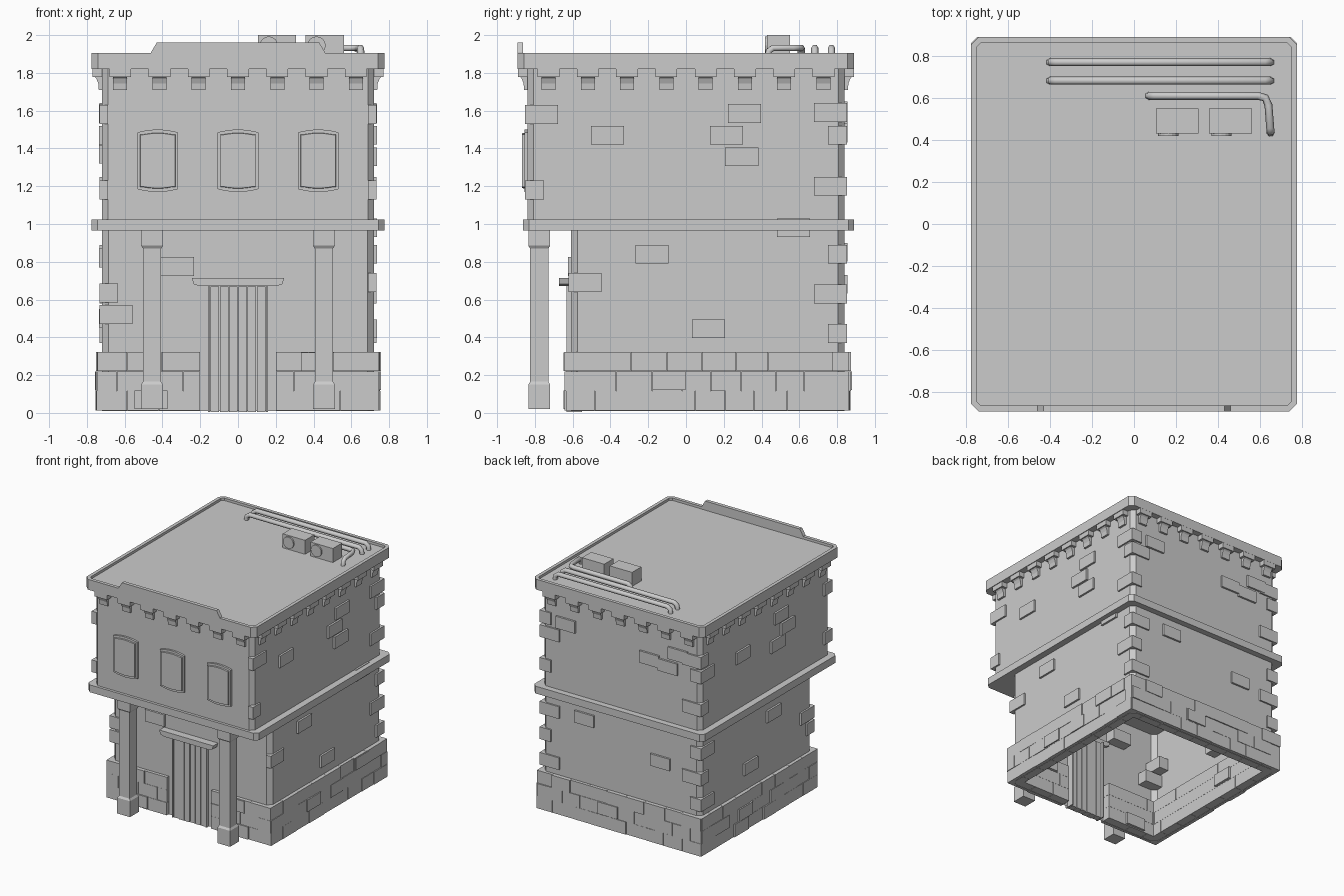
import bpy, bmesh, math, random
from mathutils import Vector

random.seed(4)
cube = bpy.data.objects.get("Cube")
if cube:
    bpy.data.objects.remove(cube)

stone = bpy.data.materials.new("plain_grey")
stone.use_nodes = True
stone.diffuse_color = (0.6, 0.6, 0.6, 1)
stone.node_tree.nodes["Principled BSDF"].inputs["Base Color"].default_value = (0.6, 0.6, 0.6, 1)


def finish(bm, name):
    bmesh.ops.recalc_face_normals(bm, faces=bm.faces)
    mesh = bpy.data.meshes.new(name)
    bm.to_mesh(mesh)
    bm.free()
    mesh.materials.append(stone)
    obj = bpy.data.objects.new(name, mesh)
    bpy.context.collection.objects.link(obj)
    return obj


def box(bm, x0, x1, y0, y1, z0, z1):
    verts = bmesh.ops.create_cube(bm, size=1)["verts"]
    for v in verts:
        v.co = Vector((x1 if v.co.x > 0 else x0, y1 if v.co.y > 0 else y0, z1 if v.co.z > 0 else z0))


def extrude(bm, points, vec):
    """Closed solid from a planar outline; returns its start and end faces."""
    start = bm.faces.new([bm.verts.new(p) for p in points])
    geo = bmesh.ops.extrude_face_region(bm, geom=[start], use_keep_orig=True)["geom"]
    bmesh.ops.translate(bm, vec=vec, verts=[g for g in geo if isinstance(g, bmesh.types.BMVert)])
    return start, [g for g in geo if isinstance(g, bmesh.types.BMFace)][0]


def slab(name, w, y0, y1, z0, z1, cut, open_ends=False, rim=0):
    """Rectangular storey or ledge with cut corners."""
    bm = bmesh.new()
    pts = [(-w + cut, y0, z0), (w - cut, y0, z0), (w, y0 + cut, z0), (w, y1 - cut, z0),
           (w - cut, y1, z0), (-w + cut, y1, z0), (-w, y1 - cut, z0), (-w, y0 + cut, z0)]
    bottom, top = extrude(bm, pts, (0, 0, z1 - z0))
    if rim:
        bmesh.ops.inset_region(bm, faces=[top], thickness=rim)
        geo = bmesh.ops.extrude_face_region(bm, geom=[top])["geom"]
        bmesh.ops.translate(bm, vec=(0, 0, -0.02), verts=[g for g in geo if isinstance(g, bmesh.types.BMVert)])
        if top.is_valid:
            bm.faces.remove(top)
    if open_ends:
        bmesh.ops.delete(bm, geom=[bottom, top], context="FACES")
    return finish(bm, name)


# Storeys, ledge and roof
BACK, SIDE, FRONT_UP, FRONT_LOW = 0.84, 0.72, -0.84, -0.61
slab("lower_walls", SIDE, FRONT_LOW, BACK, 0.01, 0.97, 0.035, open_ends=True)
slab("upper_walls", SIDE, FRONT_UP, BACK, 1.02, 1.83, 0.033)
slab("middle_ledge", 0.775, -0.862, 0.89, 0.965, 1.025, 0.03)
slab("roof_cornice", 0.775, -0.892, 0.89, 1.82, 1.905, 0.035, rim=0.03)

bm = bmesh.new()
extrude(bm, [(-0.46, -0.893, 1.88), (-0.46, -0.893, 1.91), (-0.43, -0.893, 1.96),
             (0.43, -0.893, 1.96), (0.46, -0.893, 1.91), (0.46, -0.893, 1.88)], (0, 0.03, 0))
finish(bm, "front_parapet")


# Mapping from a wall's own coordinates: u along it, out from its face
def on_wall(side, u, out, z, low=False):
    if side == "front":
        return Vector((u, (FRONT_LOW if low else FRONT_UP) - out, z))
    if side == "back":
        return Vector((u, BACK + out, z))
    return Vector(((SIDE + out) * (1 if side == "left" else -1), u, z))


def wall_box(bm, side, u, z, w, h, out, depth, low=False):
    a = on_wall(side, u - w / 2, -depth, z - h / 2, low)
    b = on_wall(side, u + w / 2, out, z + h / 2, low)
    box(bm, min(a.x, b.x), max(a.x, b.x), min(a.y, b.y), max(a.y, b.y), a.z, b.z)


# Corbels under the cornice
bm = bmesh.new()
profile = [(-0.02, 1.825), (0.046, 1.825), (0.046, 1.785), (0.03, 1.77),
           (0.02, 1.745), (0.017, 1.71), (-0.02, 1.71)]
for side, count in (("front", 7), ("back", 7), ("left", 8), ("right", 8)):
    for i in range(count):
        u = (i - (count - 1) / 2) * 0.208
        pts = [on_wall(side, u - 0.037, o, z) for o, z in profile]
        extrude(bm, pts, on_wall(side, u + 0.037, 0, 0) - on_wall(side, u - 0.037, 0, 0))
        wall_box(bm, side, u, 1.802, 0.115, 0.045, 0.049, 0.02)
finish(bm, "cornice_corbels")

# Plinth: three courses of uneven blocks, leaving the doorway free
bm = bmesh.new()
runs = (("front", -0.745, -0.2), ("front", 0.2, 0.745), ("back", -0.745, 0.745),
        ("left", -0.635, 0.865), ("right", -0.635, 0.865))
for side, start, end in runs:
    for course in range(3):
        u = start
        z = 0.064 + course * 0.104
        first = True
        while u < end - 0.01:
            w = random.uniform(0.15, 0.19)
            if first and course % 2:
                w *= 0.55
            if end - u - w < 0.07:
                w = end - u
            wall_box(bm, side, u + w / 2, z, w - 0.002, 0.103, random.uniform(0.024, 0.034), 0.07, True)
            u += w
            first = False
finish(bm, "plinth_blocks")

# Single bricks standing proud of the walls
bricks = {
    "front": [(-0.32, 0.775), (-0.46, 0.07), (0.42, 0.27)],
    "left": [(-0.415, 1.47), (0.215, 1.47), (0.31, 1.585), (0.295, 1.355), (0.57, 0.98),
             (-0.18, 0.84), (0.12, 0.445), (-0.09, 0.17), (0.54, 0.27)],
    "right": [(-0.2, 1.585), (-0.28, 1.47), (-0.15, 1.37), (0.3, 1.45), (-0.1, 0.82), (0.2, 0.5), (0.3, 0.17)],
    "back": [(0.5, 1.58), (-0.26, 1.5), (-0.43, 1.48), (-0.52, 1.6), (0.33, 0.85), (-0.36, 0.68), (0.1, 0.17)],
}
bm = bmesh.new()
for side, spots in bricks.items():
    for u, z in spots:
        wall_box(bm, side, u, z, 0.175, 0.098, 0.038 if z < 0.3 else 0.016, 0.09, z < 0.97)


# Corner bricks: sx and sy choose the corner, lx and ly are lengths along each wall
def quoin(sx, sy, z, lx, ly):
    face = BACK if sy > 0 else (-FRONT_LOW if z < 0.97 else -FRONT_UP)
    x1, y1 = SIDE + 0.014, face + 0.013
    xs = sorted((sx * x1, sx * (x1 - lx)))
    ys = sorted((sy * y1, sy * (y1 - ly)))
    box(bm, *xs, *ys, z - 0.05, z + 0.05)


LONG, SHORT = 0.175, 0.1
quoin(-1, -1, 0.52, LONG, SHORT)
quoin(-1, -1, 0.635, SHORT, LONG)
quoin(1, -1, 0.69, 0.045, LONG)
for sx, ly in ((1, LONG), (-1, SHORT)):
    quoin(sx, -1, 1.58, 0.045, ly)
    quoin(sx, -1, 1.18, 0.045, SHORT)
for sx in (-1, 1):
    for i, z in enumerate((0.42, 0.63, 0.84, 1.2, 1.47, 1.59)):
        lengths = (LONG, SHORT) if (i + (sx > 0)) % 2 else (SHORT, LONG)
        quoin(sx, 1, z, *lengths)
finish(bm, "proud_bricks")

# Windows: shallow arched frame, sunken panes and glazing bars
for label, cx in (("right", -0.425), ("centre", 0), ("left", 0.425)):
    bm = bmesh.new()
    steps = [-1 + i / 4 for i in range(9)]
    arch = [(t * 0.108, 1.485 + 0.015 * (1 - t * t)) for t in steps]
    sill = [(-t * 0.108, 1.185 - 0.015 * (1 - t * t)) for t in steps]
    pts = [(cx + x, -0.83, z) for x, z in arch + sill]
    back, front = extrude(bm, pts, (0, -0.026, 0))
    bmesh.ops.inset_region(bm, faces=[front], thickness=0.018)
    bmesh.ops.inset_region(bm, faces=[front], thickness=0.002, depth=-0.011)
    box(bm, cx - 0.006, cx + 0.006, -0.852, -0.835, 1.185, 1.485)
    for z in (1.28, 1.41):
        box(bm, cx - 0.092, cx + 0.092, -0.852, -0.835, z - 0.006, z + 0.006)
    finish(bm, label + "_window")

# Porch columns: square shaft flaring into base and capital
for label, cx in (("right", -0.455), ("left", 0.455)):
    bm = bmesh.new()
    cy = -0.777
    rings = []
    for z, r in ((0.02, 0.058), (0.15, 0.058), (0.165, 0.048), (0.87, 0.048), (0.885, 0.058), (0.967, 0.058)):
        rings.append([bm.verts.new((cx + a * r, cy + b * r, z)) for a, b in ((-1, -1), (1, -1), (1, 1), (-1, 1))])
    for lo, hi in zip(rings, rings[1:]):
        for i in range(4):
            j = (i + 1) % 4
            bm.faces.new((lo[i], lo[j], hi[j], hi[i]))
    bm.faces.new(rings[0])
    bm.faces.new(rings[-1])
    finish(bm, label + "_porch_column")

# Door: uneven planks, side jambs and flared lintel
bm = bmesh.new()
for i in range(6):
    x = -0.147 + i * 0.049
    box(bm, x + 0.002, x + 0.047, -0.622 - random.uniform(0, 0.008), -0.57, 0.005, 0.67)
box(bm, -0.147, 0.147, -0.613, -0.575, 0.01, 0.67)
finish(bm, "door_planks")
bm = bmesh.new()
for s in (-1, 1):
    box(bm, *sorted((s * 0.148, s * 0.158)), -0.633, -0.55, 0.005, 0.675)
finish(bm, "door_jambs")
bm = bmesh.new()
extrude(bm, [(-0.205, -0.672, 0.672), (-0.235, -0.672, 0.682), (-0.245, -0.672, 0.715),
             (0.245, -0.672, 0.715), (0.235, -0.672, 0.682), (0.205, -0.672, 0.672)], (0, 0.09, 0))
finish(bm, "door_lintel")

# Rooftop cooling units with round fan covers
for label, x in (("first", 0.105), ("second", 0.358)):
    bm = bmesh.new()
    box(bm, x, x + 0.203, 0.43, 0.55, 1.88, 2.0)
    circle = [(x + 0.058 + 0.048 * math.cos(a * math.tau / 16), 0.435, 1.945 + 0.048 * math.sin(a * math.tau / 16))
              for a in range(16)]
    extrude(bm, circle, (0, -0.017, 0))
    finish(bm, label + "_cooling_unit")


# Rooftop pipes with ends turned down into the roof
def pipe(name, points):
    curve = bpy.data.curves.new(name, "CURVE")
    curve.dimensions = "3D"
    curve.bevel_depth = 0.019
    curve.bevel_resolution = 1
    curve.use_fill_caps = True
    spline = curve.splines.new("POLY")
    spline.points.add(len(points) - 1)
    for p, co in zip(spline.points, points):
        p.co = (*co, 1)
    curve.materials.append(stone)
    bpy.context.collection.objects.link(bpy.data.objects.new(name, curve))


for label, y in (("rear", 0.77), ("middle", 0.682)):
    pipe(label + "_roof_pipe", [(-0.4, y, 1.88), (-0.395, y, 1.915), (-0.37, y, 1.932),
                                (0.62, y, 1.932), (0.645, y, 1.915), (0.65, y, 1.88)])
pipe("bent_roof_pipe", [(0.07, 0.61, 1.88), (0.075, 0.61, 1.915), (0.1, 0.61, 1.932), (0.59, 0.61, 1.932),
                        (0.625, 0.6, 1.932), (0.64, 0.565, 1.932), (0.648, 0.46, 1.932),
                        (0.65, 0.438, 1.915), (0.65, 0.434, 1.88)])
